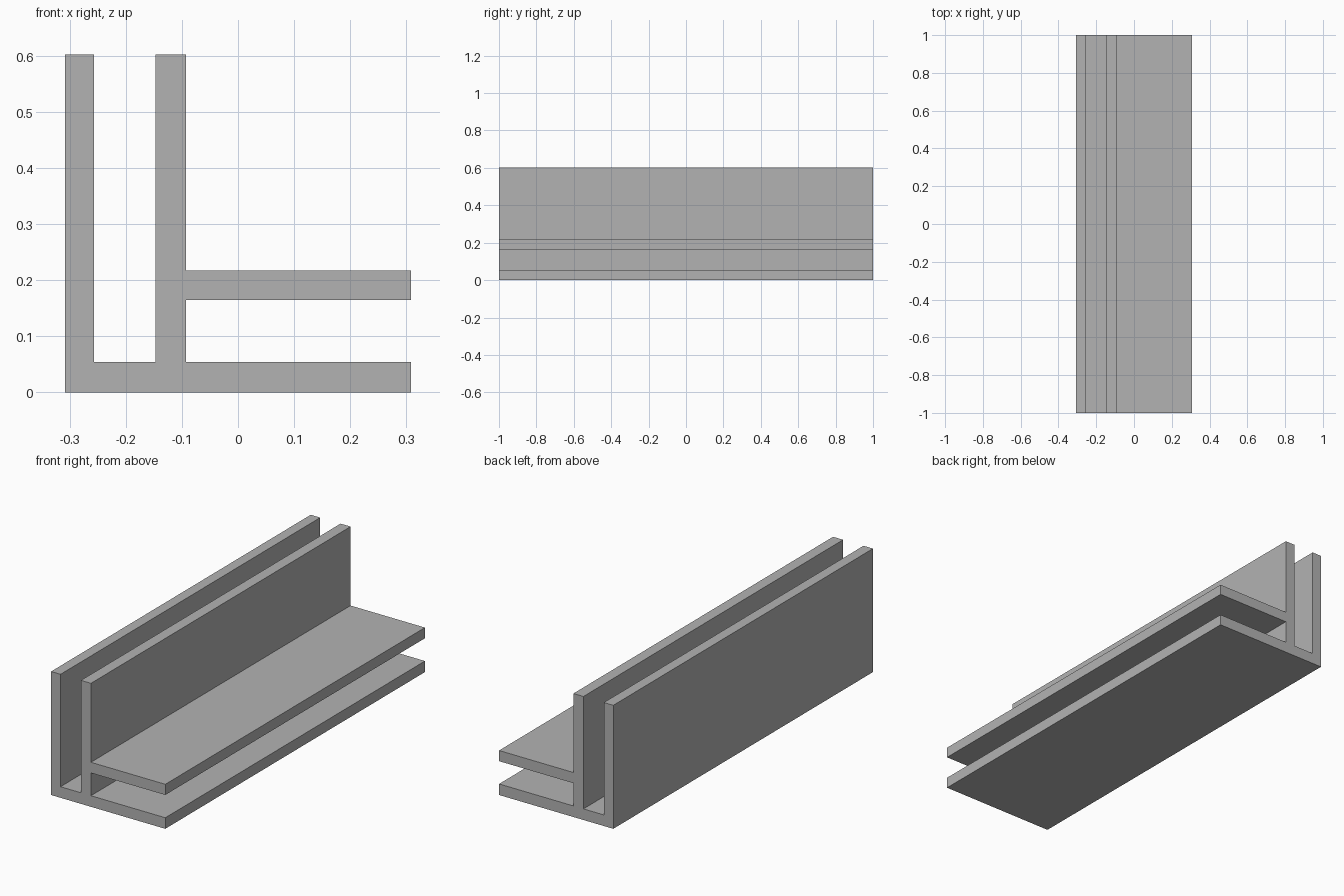
import bpy
import bmesh

cube = bpy.data.objects.get("Cube")
if cube:
    bpy.data.objects.remove(cube, do_unlink=True)

# Plain grey material
grey = bpy.data.materials.new("plain_grey")
grey.use_nodes = True
colour = (0.45, 0.45, 0.45, 1)
grey.diffuse_color = colour
grey.node_tree.nodes["Principled BSDF"].inputs["Base Color"].default_value = colour

# Key positions of the cross-section
LEFT, WALL_IN, RIB_OUT, RIB_IN, RIGHT = -0.308, -0.257, -0.147, -0.093, 0.308
FLOOR, SHELF_LOW, SHELF_TOP, TOP = 0.054, 0.165, 0.217, 0.602

# Outline: outer wall, channel, inner wall, upper flange, lower flange
profile = [
    (LEFT, 0), (RIGHT, 0), (RIGHT, FLOOR), (RIB_IN, FLOOR),
    (RIB_IN, SHELF_LOW), (RIGHT, SHELF_LOW), (RIGHT, SHELF_TOP),
    (RIB_IN, SHELF_TOP), (RIB_IN, TOP), (RIB_OUT, TOP),
    (RIB_OUT, FLOOR), (WALL_IN, FLOOR), (WALL_IN, TOP), (LEFT, TOP),
]


def extrude_profile(name, points, y0, y1, material):
    """Sweep an xz outline along y into a closed solid."""
    bm = bmesh.new()
    face = bm.faces.new([bm.verts.new((x, y0, z)) for x, z in points])
    swept = bmesh.ops.extrude_face_region(bm, geom=[face], use_keep_orig=True)
    verts = [v for v in swept["geom"] if isinstance(v, bmesh.types.BMVert)]
    bmesh.ops.translate(bm, verts=verts, vec=(0, y1 - y0, 0))
    bmesh.ops.recalc_face_normals(bm, faces=bm.faces)
    mesh = bpy.data.meshes.new(name)
    bm.to_mesh(mesh)
    bm.free()
    mesh.materials.append(material)
    obj = bpy.data.objects.new(name, mesh)
    bpy.context.collection.objects.link(obj)
    return obj


extrude_profile("corner_channel_trim", profile, -1, 1, grey)
